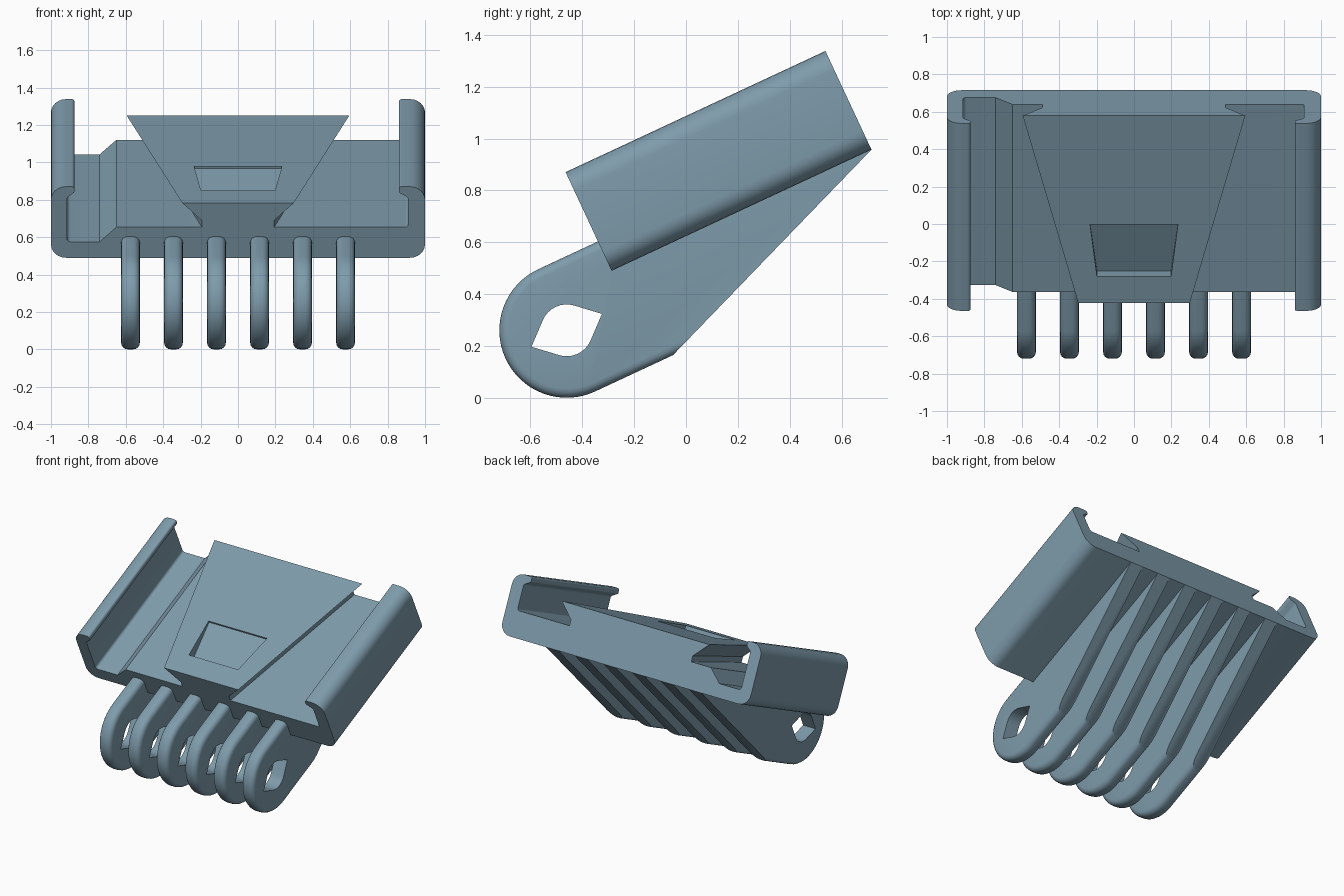
import bpy, bmesh, math
from mathutils import Matrix, Vector

cube = bpy.data.objects.get("Cube")
if cube:
    bpy.data.objects.remove(cube, do_unlink=True)

LENGTH = 1.106
# Everything is built level, then tilted: local y runs up the slope
TILT = Matrix.Translation((0, -0.287, 0.49)) @ Matrix.Rotation(math.radians(25), 4, 'X')

steel = bpy.data.materials.new("blue_grey")
colour = (0.21, 0.33, 0.41, 1)
steel.diffuse_color = colour
steel.use_nodes = True
steel.node_tree.nodes["Principled BSDF"].inputs["Base Color"].default_value = colour


def add_loft(bm, ring_a, ring_b):
    """Closed solid between two matching rings of 3D points."""
    a = [bm.verts.new(p) for p in ring_a]
    b = [bm.verts.new(p) for p in ring_b]
    n = len(a)
    faces = [bm.faces.new(a), bm.faces.new(b[::-1])]
    for i in range(n):
        j = (i + 1) % n
        faces.append(bm.faces.new((a[j], a[i], b[i], b[j])))
    bmesh.ops.recalc_face_normals(bm, faces=faces)
    return faces


def make_object(name, bm):
    mesh = bpy.data.meshes.new(name)
    bm.to_mesh(mesh)
    bm.free()
    obj = bpy.data.objects.new(name, mesh)
    bpy.context.collection.objects.link(obj)
    obj.matrix_world = TILT
    mesh.materials.append(steel)
    return obj


def loft(name, ring_a, ring_b):
    bm = bmesh.new()
    add_loft(bm, ring_a, ring_b)
    return make_object(name, bm)


def activate(obj):
    bpy.ops.object.select_all(action='DESELECT')
    obj.select_set(True)
    bpy.context.view_layer.objects.active = obj


def cut(obj, cutter):
    bpy.context.view_layer.update()
    mod = obj.modifiers.new("cut", 'BOOLEAN')
    mod.operation, mod.solver, mod.object = 'DIFFERENCE', 'EXACT', cutter
    activate(obj)
    bpy.ops.object.modifier_apply(modifier=mod.name)
    bpy.data.objects.remove(cutter, do_unlink=True)


def smooth(obj):
    activate(obj)
    bpy.ops.object.shade_smooth_by_angle(angle=math.radians(30))


def rounded(corners, steps=6):
    """Round each (x, z, radius) corner of a closed outline."""
    out = []
    for i, (x, z, r) in enumerate(corners):
        p = Vector((x, z))
        if r == 0:
            out.append(p)
            continue
        d0 = (Vector(corners[i - 1][:2]) - p).normalized()
        d1 = (Vector(corners[(i + 1) % len(corners)][:2]) - p).normalized()
        half = d0.angle(d1) / 2
        centre = p + (d0 + d1).normalized() * (r / math.sin(half))
        s = p + d0 * (r / math.tan(half)) - centre
        e = p + d1 * (r / math.tan(half)) - centre
        sweep = s.angle_signed(e)
        for k in range(steps + 1):
            t = -sweep * k / steps
            out.append(centre + Vector((s.x * math.cos(t) - s.y * math.sin(t),
                                        s.x * math.sin(t) + s.y * math.cos(t))))
    return out


# Channel plate with side walls, inward lips and a lowered groove on one side
channel = rounded([
    (-1, 0, .08), (1, 0, .08), (1, .42, .08), (.86, .42, .015), (.86, .385, .01),
    (.91, .355, .02), (.91, .18, .015), (-.65, .18, 0), (-.74, .094, 0),
    (-.915, .094, .02), (-.915, .355, .02), (-.875, .385, .01), (-.875, .42, .015),
    (-1, .42, .08)])
plate = loft("channel_plate", [(p.x, 0, p.y) for p in channel],
             [(p.x, LENGTH, p.y) for p in channel])
smooth(plate)


# Tapered dovetail wedge with a shallow sloping pocket
def dovetail(y, w):
    half = [(w, .323), (w - .105, .22), (w - .105, .12)]
    return [(x, y, z) for x, z in half] + [(-x, y, z) for x, z in half[::-1]]


def slot(y, w, floor):
    return [(-w, y, floor), (w, y, floor), (w, y, .4), (-w, y, .4)]


wedge = loft("dovetail_wedge", dovetail(0, .298), dovetail(LENGTH, .595))
cut(wedge, loft("pocket_cutter", slot(.157, .198, .25), slot(.465, .235, .311)))

# Row of hinge fins: round nose, straight shank, raking tail
CY, CZ, R, HALF = -.254, -.135, .26, .05
nose = [(CY + R * math.cos(a), CZ + R * math.sin(a))
        for a in (math.pi * (0.5 + i / 32) for i in range(33))]
outline = [(.03, CZ + R)] + nose + [(.077, CZ - R), (LENGTH, 0), (LENGTH - .02, .03), (.03, .03)]
bm = bmesh.new()
for i in range(6):
    x = (i - 2.5) * .23
    add_loft(bm, [(x - HALF, y, z) for y, z in outline],
             [(x + HALF, y, z) for y, z in outline])


def is_rim(edge):
    a, b = (v.co for v in edge.verts)
    on_shank = all(c.y < .08 and not 0 < c.z < .1 or c.y < -.25 for c in (a, b))
    return abs(a.x - b.x) < .001 and on_shank


bmesh.ops.bevel(bm, geom=[e for e in bm.edges if is_rim(e)], offset=.035,
                offset_type='OFFSET', segments=4, profile=0.5, affect='EDGES')
fins = make_object("hinge_fins", bm)

# Pin hole: a circle drawn out to a point at both ends
hole = []
for base in (0, math.pi):
    hole.append((CY + .15 * math.cos(base), CZ))
    for k in range(9):
        a = base + math.radians(48 + 84 * k / 8)
        hole.append((CY + .1 * math.cos(a), CZ + .1 * math.sin(a)))
cut(fins, loft("hole_cutter", [(-.8, y, z) for y, z in hole], [(.8, y, z) for y, z in hole]))
smooth(fins)
